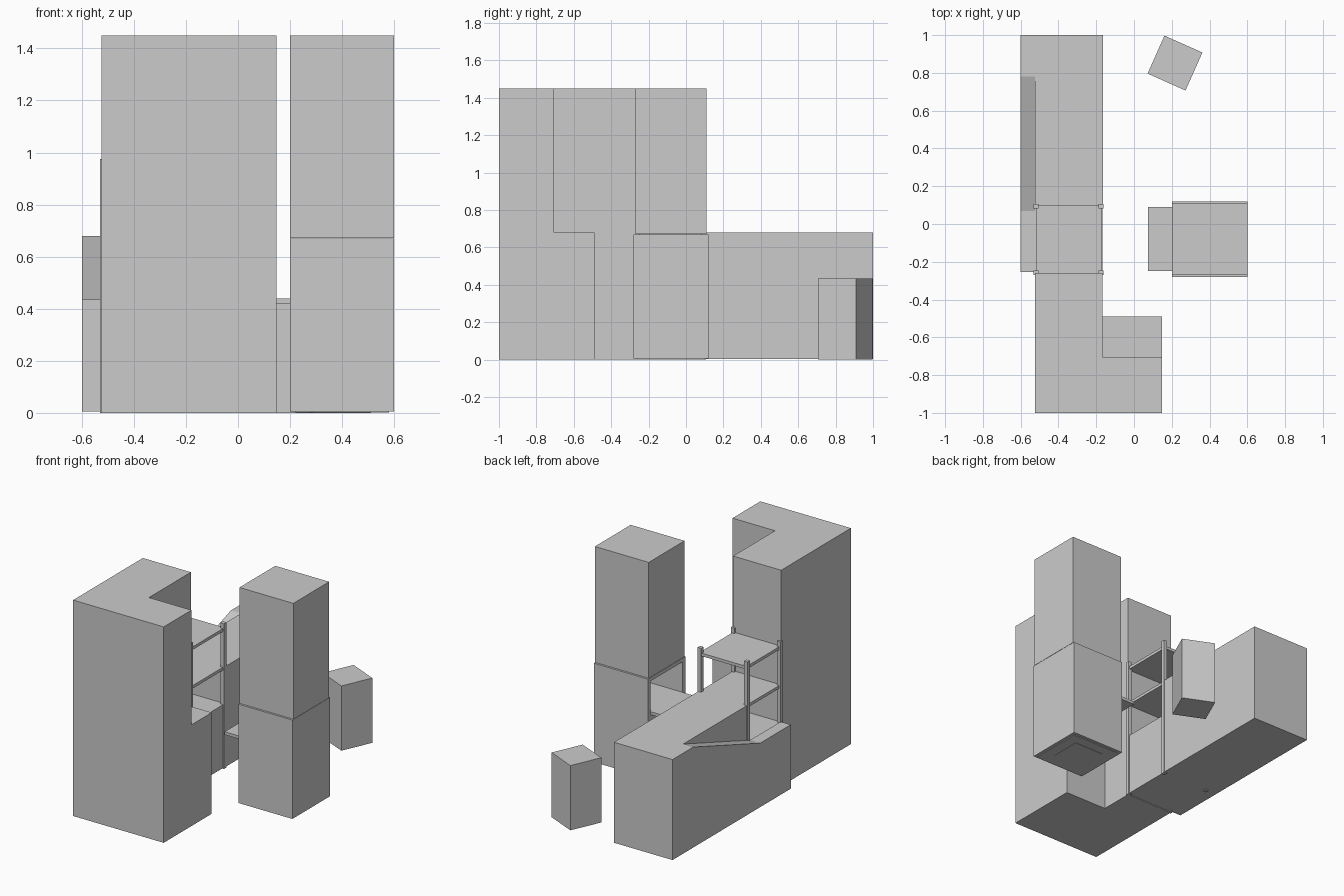
import bpy, bmesh
from math import radians
from mathutils import Matrix

if "Cube" in bpy.data.objects:
    bpy.data.objects.remove(bpy.data.objects["Cube"])


def link(name, bm):
    bmesh.ops.recalc_face_normals(bm, faces=bm.faces)
    me = bpy.data.meshes.new(name)
    bm.to_mesh(me)
    bm.free()
    ob = bpy.data.objects.new(name, me)
    bpy.context.collection.objects.link(ob)
    return ob


def box(name, x, y, z):
    """Box from (min, max) ranges."""
    bm = bmesh.new()
    bmesh.ops.create_cube(bm, size=1)
    for v in bm.verts:
        for i, r in enumerate((x, y, z)):
            v.co[i] = r[0] if v.co[i] < 0 else r[1]
    return link(name, bm)


def prism(name, profile, place, a, b):
    """Extrude a 2D profile from level a to b; place maps (u, v, level) to xyz."""
    bm = bmesh.new()
    face = bm.faces.new([bm.verts.new(place(u, v, a)) for u, v in profile])
    ext = bmesh.ops.extrude_face_region(bm, geom=[face])["geom"]
    move = place(0, 0, b - a)
    bmesh.ops.translate(bm, vec=move, verts=[e for e in ext if isinstance(e, bmesh.types.BMVert)])
    return link(name, bm)


# Tall L-shaped cabinet with a low cupboard in its corner
prism("tall_corner_cabinet",
      [(-.525, -1), (.148, -1), (.148, -.705), (-.168, -.705), (-.168, -.26), (-.525, -.26)],
      lambda u, v, w: (u, v, w), 0, 1.45)
box("low_cupboard", (-.168, .148), (-.705, -.49), (0, .68))

# Counter, lower bench below the shelves, and sloping side panel
box("counter", (-.525, -.165), (.1, 1), (.005, .68))
box("bench", (-.525, -.168), (-.26, .1), (.005, .43))
prism("side_panel",
      [(-.255, .005), (1, .005), (1, .68), (.78, .68), (.07, .435), (-.255, .435)],
      lambda u, v, w: (w, u, v), -.6, -.525)

# Open shelf rack
for x in (-.518, -.174):
    for y in (-.258, .094):
        box("rack_post", (x - .013, x + .013), (y - .013, y + .013), (0, .975))
for z in (.68, .94):
    box("rack_shelf", (-.52, -.17), (-.26, .1), (z - .02, z))

# Tower: upper block over a lower block with an open compartment on the left
box("tower_upper", (.2, .6), (-.27, .11), (.672, 1.45))
lower = box("tower_lower", (.2, .6), (-.28, .12), (.006, .67))
cut = box("compartment_cutter", (.1, .56), (-.25, .09), (.44, .645))
cut.hide_render = True
cut.hide_set(True)
mod = lower.modifiers.new("compartment", "BOOLEAN")
mod.object = cut
mod.solver = "EXACT"
box("tower_base", (.22, .58), (-.26, .1), (.002, .01))
box("tower_foot", (.29, .51), (-.19, .03), (0, .01))
box("pull_out_tray", (.075, .21), (-.25, .09), (.42, .44))

# Turned freestanding bin
bin_box = box("bin", (-.11, .11), (-.11, .11), (0, .435))
bin_box.data.transform(Matrix.Translation((.217, .852, 0)) @ Matrix.Rotation(radians(-24), 4, "Z"))
